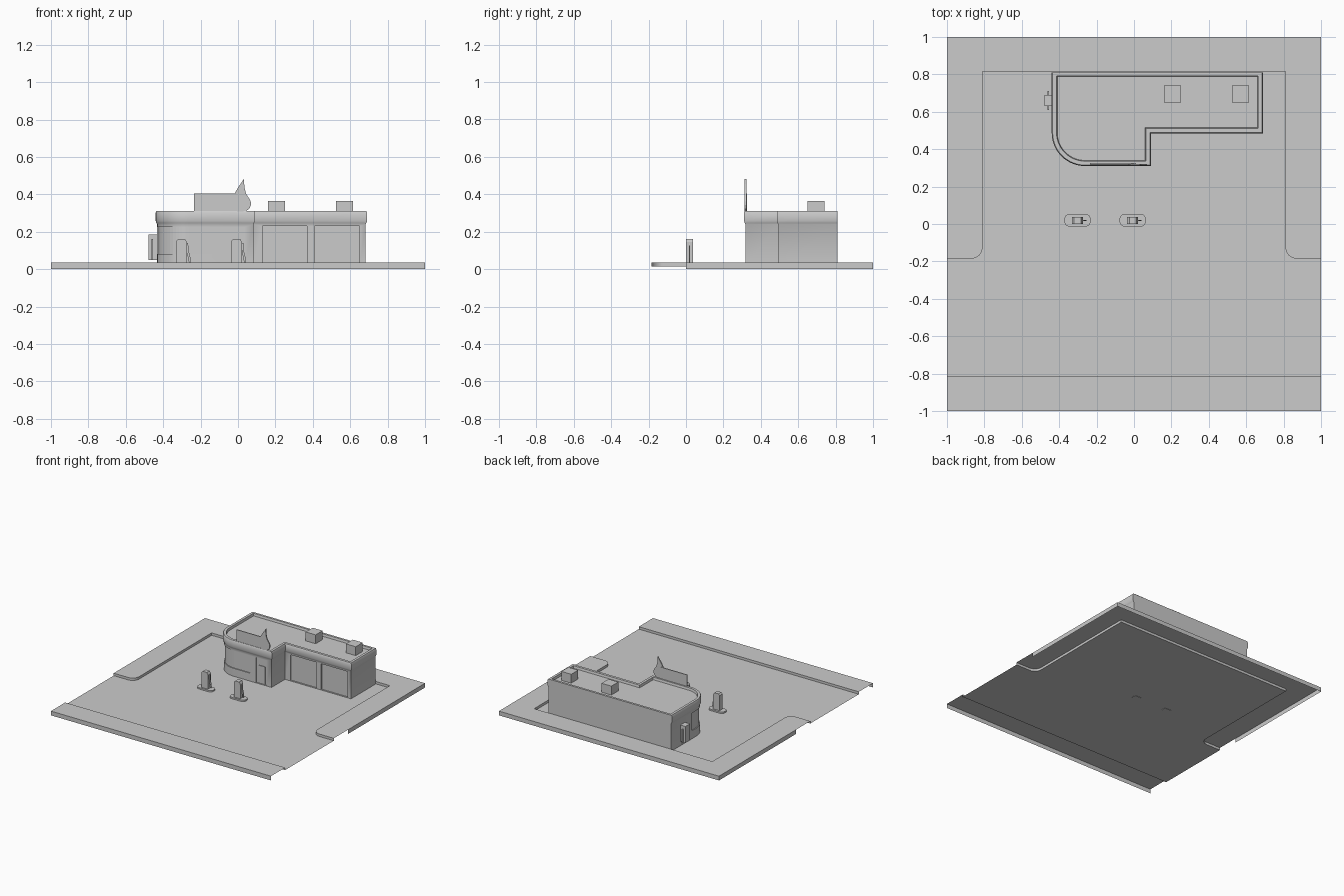
import bpy, bmesh, math

if "Cube" in bpy.data.objects:
    bpy.data.objects.remove(bpy.data.objects["Cube"])

def make(name, verts, faces, smooth=False, fix=True):
    me = bpy.data.meshes.new(name)
    me.from_pydata(verts, [], faces)
    bm = bmesh.new()
    bm.from_mesh(me)
    bmesh.ops.remove_doubles(bm, verts=bm.verts, dist=1e-5)
    if fix:
        bmesh.ops.recalc_face_normals(bm, faces=bm.faces)
    bm.to_mesh(me)
    bm.free()
    ob = bpy.data.objects.new(name, me)
    bpy.context.collection.objects.link(ob)
    if smooth:
        bpy.ops.object.select_all(action='DESELECT')
        ob.select_set(True)
        bpy.context.view_layer.objects.active = ob
        bpy.ops.object.shade_smooth_by_angle(angle=math.radians(30))
    return ob

def loft(name, rings, smooth=False):
    n = len(rings[0])
    verts = [p for r in rings for p in r]
    faces = [(k*n+i, k*n+(i+1) % n, (k+1)*n+(i+1) % n, (k+1)*n+i)
             for k in range(len(rings)-1) for i in range(n)]
    faces += [tuple(range(n))[::-1], tuple(range((len(rings)-1)*n, len(rings)*n))]
    return make(name, verts, faces, smooth)

def prism_z(name, pts, z0, z1, smooth=False):
    return loft(name, [[(x, y, z) for x, y in pts] for z in (z0, z1)], smooth)

def prism_y(name, pts, y0, y1, smooth=False):
    return loft(name, [[(x, y, z) for x, z in pts] for y in (y0, y1)], smooth)

def box(name, x0, x1, y0, y1, z0, z1):
    return prism_z(name, [(x0, y0), (x1, y0), (x1, y1), (x0, y1)], z0, z1)

def arc(cx, cy, r, a0, a1, n):
    return [(cx+r*math.cos(math.radians(a0+(a1-a0)*i/n)),
             cy+r*math.sin(math.radians(a0+(a1-a0)*i/n))) for i in range(n+1)]

# Paved lot, kerbs and pavements: open sheets with skirts
LOW, TOP = 0.015, 0.035
half = [(1, -0.185)] + arc(0.87, -0.125, 0.06, 270, 180, 8) + [(0.81, 0.815)]
path = half + [(-x, y) for x, y in reversed(half)]
make("lot_surface", [(x, y, LOW) for x, y in [(-1, -0.815), (1, -0.815)] + path],
     [tuple(range(len(path)+2))])

def strip(line, z0, z1, verts, faces):
    for a, b in zip(line, line[1:]):
        k = len(verts)
        verts += [(*a, z0), (*b, z0), (*b, z1), (*a, z1)]
        faces.append((k, k+1, k+2, k+3))

outer = [(-1, 0), (-1, 1), (1, 1), (1, 0)]
verts = [(x, y, TOP) for x, y in path + outer]
faces = [tuple(range(len(verts)))[::-1]]
strip(path, LOW, TOP, verts, faces)
strip(outer, 0, TOP, verts, faces)
make("raised_pavement", verts, faces)

verts, faces = [], []
for (y0, z0), (y1, z1) in [((-1, 0), (-1, TOP)), ((-1, TOP), (-0.815, TOP)), ((-0.815, TOP), (-0.815, LOW))]:
    k = len(verts)
    verts += [(-1, y0, z0), (1, y0, z0), (1, y1, z1), (-1, y1, z1)]
    faces.append((k, k+1, k+2, k+3))
make("front_sidewalk", verts, faces, fix=False)

# Shop: rounded-corner footprint lofted through a cornice and parapet profile
def footprint(o):
    back = 0.81 + min(o, 0)
    return ([(-0.432-o, back)] + arc(-0.262, 0.488, 0.17+o, 180, 270, 14) +
            [(0.082+o, 0.318-o), (0.082+o, 0.493-o), (0.682+o, 0.493-o), (0.682+o, back)])

profile = [(0, LOW), (0, 0.24), (0.004, 0.247), (0.008, 0.258), (0.008, 0.302), (0.003, 0.311),
           (-0.018, 0.311), (-0.022, 0.292)]
shop = loft("shop_building", [[(x, y, z) for x, y in footprint(o)] for o, z in profile], True)

# Shallow recesses: curved window, entrance door and two wide service doors
window = [(-0.46, 0.54)] + arc(-0.262, 0.488, 0.2, 180, 270, 14) + [(-0.11, 0.288), (-0.11, 0.325)]
window += arc(-0.262, 0.488, 0.163, 270, 180, 14) + [(-0.425, 0.54)]
cutters = [prism_z("window_cutter", window, 0.08, 0.225),
           box("door_cutter", -0.06, 0.035, 0.28, 0.326, 0.018, 0.225)]
cutters += [box("service_door_cutter", x, x+0.24, 0.46, 0.503, 0.018, 0.23) for x in (0.13, 0.41)]
for c in cutters:
    m = shop.modifiers.new("recess", 'BOOLEAN')
    m.operation, m.solver, m.object = 'DIFFERENCE', 'EXACT', c
    c.hide_render = True
    c.hide_set(True)

# Entrance door leaf
box("door_leaf", -0.04, 0.02, 0.321, 0.328, 0.02, 0.165)

# Roof units
for x in (0.16, 0.525):
    box("roof_unit", x, x+0.09, 0.65, 0.74, 0.285, 0.365)

# Roof sign: blank panel and a teardrop flame
box("sign_panel", -0.235, 0.01, 0.318, 0.325, 0.30, 0.405)
flame = [(0.0, 0.305), (0.045, 0.312), (0.062, 0.325), (0.069, 0.343), (0.068, 0.362), (0.06, 0.378),
         (0.045, 0.4), (0.037, 0.425), (0.033, 0.455), (0.032, 0.483), (0.018, 0.462), (0.0, 0.437),
         (-0.017, 0.405), (-0.026, 0.38), (-0.03, 0.355), (-0.024, 0.328)]
prism_y("sign_flame", flame, 0.313, 0.322)

# Fuel pumps on rounded islands
for cx in (-0.302, -0.007):
    r = 0.028
    isl = (arc(cx+0.042, 0.02+0.006, r, 0, 90, 5) + arc(cx-0.042, 0.026, r, 90, 180, 5) +
           arc(cx-0.042, 0.014, r, 180, 270, 5) + arc(cx+0.042, 0.014, r, 270, 360, 5))
    prism_z("pump_island", isl, LOW, 0.027, True)
    w = 0.03
    body = [(cx-w, 0.012), (cx+w-0.002, 0.012), (cx+w-0.002, 0.145), (cx+w-0.012, 0.162),
            (cx-w+0.012, 0.162), (cx-w, 0.15)]
    prism_y("pump_body", body, 0.0, 0.038)
    # Hose hanging on the side of the pump
    hose = [(cx+w-0.003, 0.14), (cx+w+0.005, 0.14), (cx+w+0.008, 0.1), (cx+w+0.018, 0.06),
            (cx+w+0.018, 0.035), (cx+w+0.01, 0.035), (cx+w+0.001, 0.08)]
    prism_y("pump_hose", hose, 0.016, 0.022)

# Wall kiosk on the left side
box("kiosk_cabinet", -0.478, -0.430, 0.63, 0.69, 0.05, 0.185)
box("kiosk_panel", -0.462, -0.455, 0.61, 0.71, 0.05, 0.16)
